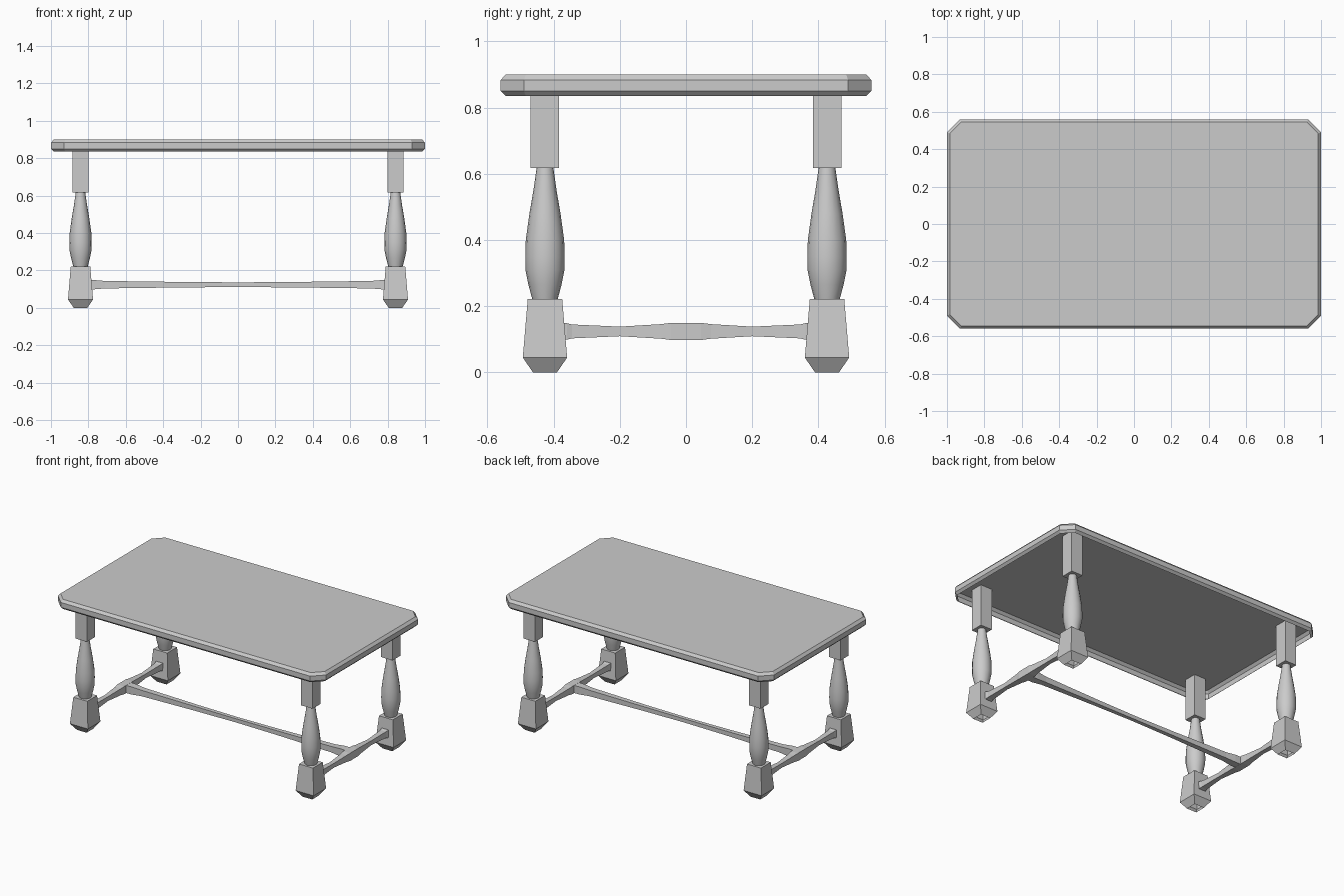
import bpy, bmesh, math

if "Cube" in bpy.data.objects:
    bpy.data.objects.remove(bpy.data.objects["Cube"])

LX, LY = 0.842, 0.426  # leg centre


def loft(name, rings, cap_first=False, cap_last=False, mirror=None, smooth=False):
    """Skin a list of equal-length point rings; optionally mirror about the origin."""
    bm = bmesh.new()
    vr = [[bm.verts.new(p) for p in r] for r in rings]
    n = len(rings[0])
    for a, b in zip(vr, vr[1:]):
        for i in range(n):
            j = (i + 1) % n
            bm.faces.new((a[i], a[j], b[j], b[i]))
    if cap_first:
        bm.faces.new(vr[0][::-1])
    if cap_last:
        bm.faces.new(vr[-1])
    bmesh.ops.recalc_face_normals(bm, faces=bm.faces)
    me = bpy.data.meshes.new(name)
    bm.to_mesh(me)
    bm.free()
    ob = bpy.data.objects.new(name, me)
    bpy.context.collection.objects.link(ob)
    if mirror:
        m = ob.modifiers.new("Mirror", "MIRROR")
        m.use_axis = mirror
        m.use_mirror_merge = False
    if smooth:
        bpy.ops.object.select_all(action='DESELECT')
        ob.select_set(True)
        bpy.context.view_layer.objects.active = ob
        bpy.ops.object.shade_smooth_by_angle(angle=math.radians(40))
    return ob


def octagon(d, z):
    """Tabletop outline with cut corners, inset by d."""
    x, y, c = 1 - d, 0.56 - d, 0.07 - d * (2 - math.sqrt(2))
    return [(x - c, -y, z), (x, -y + c, z), (x, y - c, z), (x - c, y, z),
            (-x + c, y, z), (-x, y - c, z), (-x, -y + c, z), (-x + c, -y, z)]


def square(h, z):
    return [(LX + sx * h, LY + sy * h, z) for sx, sy in ((-1, -1), (1, -1), (1, 1), (-1, 1))]


def circle(r, z, n=16):
    return [(LX + r * math.cos(2 * math.pi * i / n), LY + r * math.sin(2 * math.pi * i / n), z)
            for i in range(n)]


# Tabletop: bevelled shell, hollow underneath
loft("tabletop", [octagon(0.015, 0.835), octagon(0, 0.85), octagon(0, 0.883),
                  octagon(0.015, 0.90)], cap_last=True)

# Four legs: square block, turned baluster, tapered foot
four = (True, True, False)
loft("leg_block", [square(0.043, 0.617), square(0.043, 0.897)], cap_first=True, mirror=four)
turning = [(0.038, 0.22), (0.05, 0.265), (0.059, 0.31), (0.0595, 0.35), (0.058, 0.40),
           (0.047, 0.48), (0.035, 0.55), (0.025, 0.62)]
loft("leg_turning", [circle(r, z) for r, z in turning], mirror=four, smooth=True)
loft("leg_foot", [square(0.036, 0), square(0.067, 0.045), square(0.052, 0.222)],
     cap_last=True, mirror=four)

# Side stretchers, waisted between the feet and a centre block
ZC = 0.124
half = [(0.045, 0.026), (0.075, 0.022), (0.2, 0.0145), (0.345, 0.021), (0.36, 0.025), (0.39, 0.025)]
path = [(-y, h) for y, h in reversed(half)] + half
loft("side_stretcher", [[(LX - h, y, ZC - h), (LX + h, y, ZC - h), (LX + h, y, ZC + h),
                         (LX - h, y, ZC + h)] for y, h in path],
     True, True, mirror=(True, False, False))

# Long stretcher, thinnest in the middle
half = [(0.3, 0.0145), (0.71, 0.02), (0.78, 0.0255), (0.83, 0.0255)]
path = [(-x, h) for x, h in reversed(half)] + [(0, 0.0125)] + half
loft("long_stretcher", [[(x, -h, ZC - h), (x, h, ZC - h), (x, h, ZC + h), (x, -h, ZC + h)]
                        for x, h in path], True, True)
